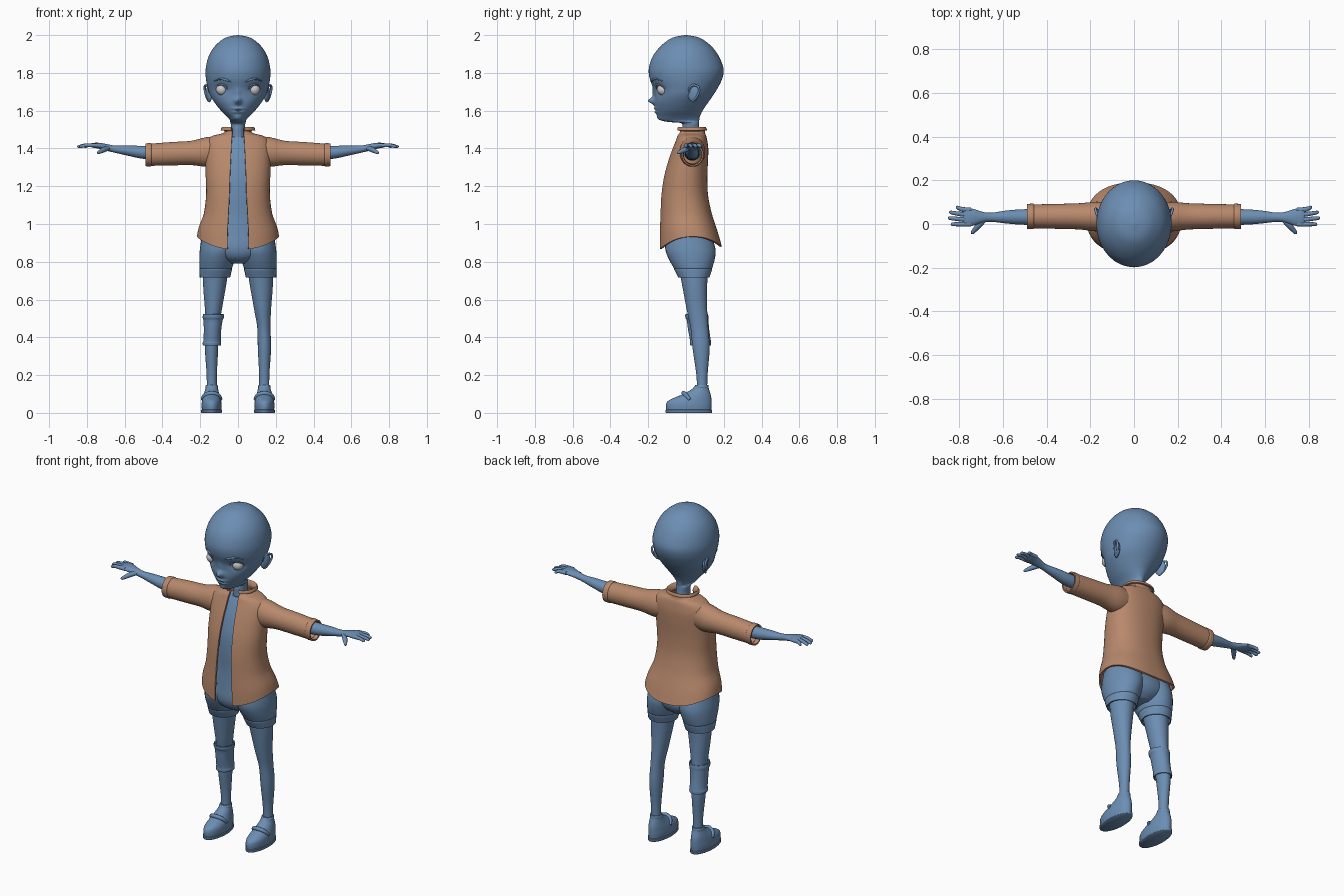
import bpy, bmesh
from math import sin, cos, asin, exp, tau, radians, copysign
from mathutils.bvhtree import BVHTree


def material(name, rgb):
    m = bpy.data.materials.new(name)
    m.diffuse_color = (*rgb, 1)
    return m


BLUE = material("blue", (0.15, 0.27, 0.45))
TAN = material("tan", (0.48, 0.25, 0.15))


def finish(ob, mat):
    bpy.ops.object.select_all(action='DESELECT')
    ob.select_set(True)
    bpy.context.view_layer.objects.active = ob
    if ob.type == 'CURVE':
        bpy.ops.object.convert(target='MESH')
        ob = bpy.context.object
    for m in list(ob.modifiers):
        bpy.ops.object.modifier_apply(modifier=m.name)
    bpy.ops.object.shade_smooth_by_angle(angle=radians(50))
    if mat:
        ob.data.materials.clear()
        ob.data.materials.append(mat)
    return ob


def spline(rows, k):
    """Catmull-Rom interpolation of rows of numbers."""
    out = []
    for i in range(len(rows) - 1):
        a, b, c, d = (rows[max(i - 1, 0)], rows[i], rows[i + 1], rows[min(i + 2, len(rows) - 1)])
        for s in range(k):
            t = s / k
            out.append([0.5 * (2 * q + (r - p) * t + (2 * p - 5 * q + 4 * r - u) * t * t
                               + (3 * q - p - 3 * r + u) * t ** 3) for p, q, r, u in zip(a, b, c, d)])
    return out + [list(rows[-1])]


def upright(r, t):
    """Ring in a level plane: z, front y, back y, half width, centre x."""
    z, yf, yb, rx, cx = r
    return (cx + rx * sin(tau * t), (yf + yb) / 2 - (yb - yf) / 2 * cos(tau * t), z)


def sideways(r, t):
    """Ring across an arm: x, centre y, centre z, half depth, half height."""
    x, cy, cz, ry, rz = r
    return (x, cy + ry * cos(tau * t), cz + rz * sin(tau * t))


def loft(name, rows, fn, mat, n=32, k=4, closed=True, thick=0):
    bm = bmesh.new()
    rings = [[bm.verts.new(fn(r, j / (n if closed else n - 1))) for j in range(n)]
             for r in spline(rows, k)]
    for a, b in zip(rings, rings[1:]):
        for j in range(n if closed else n - 1):
            q = (j + 1) % n
            bm.faces.new((a[j], a[q], b[q], b[j]))
    if not thick:
        bm.faces.new(rings[0])
        bm.faces.new(rings[-1])
    bmesh.ops.recalc_face_normals(bm, faces=bm.faces)
    me = bpy.data.meshes.new(name)
    bm.to_mesh(me)
    bm.free()
    ob = bpy.data.objects.new(name, me)
    bpy.context.collection.objects.link(ob)
    if thick:
        m = ob.modifiers.new("thickness", 'SOLIDIFY')
        m.thickness, m.offset = thick, 0
    return finish(ob, mat)


def tube(name, rows, mat, k=4):
    """Round tube through rows of x, y, z, radius."""
    cu = bpy.data.curves.new(name, 'CURVE')
    cu.dimensions, cu.bevel_depth, cu.bevel_resolution, cu.use_fill_caps = '3D', 1, 3, True
    pts = spline(rows, k)
    sp = cu.splines.new('POLY')
    sp.points.add(len(pts) - 1)
    for p, (x, y, z, r) in zip(sp.points, pts):
        p.co, p.radius = (x, y, z, 1), r
    ob = bpy.data.objects.new(name, cu)
    bpy.context.collection.objects.link(ob)
    return finish(ob, mat)


def mirrored(rows, s, col=0):
    return [[v * s if i == col else v for i, v in enumerate(r)] for r in rows]


# Head and neck: egg-shaped loft with soft bumps for the face (x, z, sx, sz, dy)
BUMPS = [(0, 1.652, .017, .017, -.032), (0, 1.69, .012, .03, -.008), (0, 1.611, .03, .006, -.009),
         (0, 1.593, .024, .007, -.009), (0, 1.602, .036, .003, .004), (0, 1.562, .022, .014, -.006),
         (.085, 1.712, .036, .026, .012), (-.085, 1.712, .036, .026, .012)]


def head_ring(r, t):
    x, y, z = upright(r, t)
    if cos(tau * t) > 0:
        y += sum(d * exp(-((x - bx) / sx) ** 2 - ((z - bz) / sz) ** 2) for bx, bz, sx, sz, d in BUMPS)
    return (x, y, z)


head = loft("head", [
    (2.0, -.005, .005, .005, 0), (1.99, -.06, .06, .055, 0), (1.97, -.1, .1, .092, 0),
    (1.93, -.145, .145, .132, 0), (1.88, -.18, .178, .158, 0), (1.82, -.197, .199, .171, 0),
    (1.77, -.192, .192, .17, 0), (1.72, -.174, .168, .16, 0), (1.68, -.167, .143, .147, 0),
    (1.64, -.167, .115, .122, 0), (1.6, -.16, .088, .09, 0), (1.57, -.15, .074, .06, 0),
    (1.55, -.135, .07, .043, 0), (1.54, -.09, .068, .041, 0), (1.533, -.025, .068, .039, 0),
    (1.5, -.02, .07, .036, 0), (1.44, -.02, .075, .04, 0)], head_ring, BLUE, n=112, k=8)
tree = BVHTree.FromPolygons([v.co for v in head.data.vertices], [p.vertices for p in head.data.polygons])


def on_face(x, z, r):
    return (x, tree.ray_cast((x, -1, z), (0, 1, 0))[0].y, z, r)


for s in (1, -1):
    # Eyes, eyelids and brows
    bpy.ops.mesh.primitive_uv_sphere_add(segments=24, ring_count=16, radius=.031, location=(s * .085, -.122, 1.712))
    bpy.context.object.name = "eye"
    finish(bpy.context.object, None)
    tube("eyelid", [on_face(s * x, z, r) for x, z, r in
                    ((.055, 1.712, .002), (.066, 1.732, .004), (.086, 1.74, .005),
                     (.107, 1.732, .004), (.118, 1.715, .002))], BLUE)
    tube("eyebrow", [on_face(s * x, z, r) for x, z, r in
                     ((.038, 1.752, .003), (.065, 1.764, .006), (.095, 1.768, .005), (.125, 1.757, .002))], BLUE)
    # Ears: flat dish with a raised rim
    bpy.ops.mesh.primitive_uv_sphere_add(segments=24, ring_count=12, radius=1, location=(s * .153, .04, 1.69),
                                         rotation=(radians(-14), 0, s * radians(-22)))
    bpy.context.object.name = "ear"
    bpy.context.object.scale = (.013, .03, .043)
    finish(bpy.context.object, BLUE)
    tube("ear_rim", [(s * x, y, z, r) for x, y, z, r in
                     ((.152, .022, 1.695, .003), (.156, .015, 1.715, .005), (.166, .035, 1.735, .006),
                      (.176, .064, 1.727, .006), (.174, .069, 1.7, .006), (.164, .052, 1.667, .006),
                      (.152, .032, 1.65, .006), (.146, .025, 1.66, .003))], BLUE)

# Shirt and hips
loft("torso", [(.79, -.045, .1, .05, 0), (.82, -.09, .135, .13, 0), (.87, -.11, .152, .19, 0),
               (.95, -.105, .13, .185, 0), (1.05, -.1, .105, .15, 0), (1.15, -.102, .09, .14, 0),
               (1.25, -.096, .09, .148, 0), (1.35, -.072, .095, .15, 0), (1.42, -.045, .09, .13, 0),
               (1.46, -.026, .08, .055, 0)], upright, BLUE, n=48)


# Jacket: one open-fronted shell with a waved hem and small standing collar
def jacket_ring(r, t):
    z, yf, yb, rx, gap = r
    a0 = asin((gap / rx) ** (1 / .87))
    a = a0 + t * (tau - 2 * a0)
    rnd = lambda v: copysign(abs(v) ** .87, v)
    fade = min(1, max(0, (1.05 - z) / .17))
    return (rx * rnd(sin(a)), (yf + yb) / 2 - (yb - yf) / 2 * rnd(cos(a)),
            z + fade * (.06 * sin(a) ** 2 - .008 * (1 + cos(a))))


loft("jacket", [
    (.88, -.137, .185, .213, .055), (.95, -.137, .165, .203, .055), (1.05, -.133, .133, .177, .05),
    (1.15, -.128, .112, .164, .045), (1.25, -.113, .108, .166, .042), (1.34, -.088, .112, .168, .038),
    (1.40, -.066, .113, .17, .035), (1.44, -.05, .108, .16, .033), (1.463, -.042, .103, .13, .031),
    (1.474, -.036, .098, .085, .03), (1.487, -.032, .095, .066, .03), (1.5, -.036, .098, .072, .031),
    (1.508, -.044, .103, .083, .034), (1.495, -.046, .106, .087, .036)],
    jacket_ring, TAN, n=72, closed=False, thick=.01)

for s in (1, -1):
    # Sleeves with a turned cuff edge
    loft("sleeve", mirrored([
        (.11, .033, 1.385, .06, .075), (.17, .034, 1.381, .064, .074), (.25, .035, 1.376, .056, .06),
        (.35, .035, 1.372, .053, .058), (.455, .035, 1.367, .051, .055), (.462, .035, 1.367, .054, .058),
        (.49, .035, 1.366, .053, .056)], s), sideways, TAN, thick=.008)
    # Arm and palm
    loft("arm", mirrored([
        (.14, .033, 1.38, .045, .045), (.3, .033, 1.376, .04, .04), (.49, .032, 1.379, .036, .035),
        (.58, .032, 1.388, .03, .027), (.65, .031, 1.396, .021, .019), (.69, .031, 1.404, .024, .018),
        (.735, .031, 1.414, .038, .016), (.77, .032, 1.417, .043, .012), (.782, .034, 1.417, .038, .007)],
        s), sideways, BLUE)
    # Fingers, then thumb
    for y0, x1, y1 in ((.066, .815, .076), (.044, .845, .053), (.021, .85, .027), (-.001, .838, -.001)):
        tube("finger", mirrored([
            (.745, y0, 1.416, .010), (.78, y0, 1.417, .011), ((.78 + x1) / 2, (y0 + y1) / 2, 1.416, .0095),
            (x1 - .006, y1, 1.409, .008), (x1, y1, 1.407, .003)], s), BLUE)
    tube("thumb", mirrored([(.685, .02, 1.402, .012), (.71, -.005, 1.394, .014), (.728, -.026, 1.384, .011),
                            (.74, -.04, 1.377, .008), (.743, -.045, 1.375, .003)], s), BLUE)
    # Legs
    loft("leg", mirrored([
        (.87, -.06, .13, .07, .105), (.7, -.025, .113, .063, .122), (.55, .003, .112, .045, .13),
        (.45, .024, .118, .035, .137), (.34, .035, .125, .035, .14), (.2, .055, .114, .027, .139),
        (.1, .058, .112, .027, .139)], s, 4), upright, BLUE)
    # Shorts legs with a hem band
    loft("shorts_leg", mirrored([
        (.95, -.1, .128, .095, .09), (.87, -.106, .152, .098, .1), (.82, -.09, .15, .092, .109),
        (.77, -.062, .136, .083, .117), (.765, -.058, .133, .08, .118), (.758, -.058, .134, .082, .118),
        (.718, -.038, .121, .077, .122)], s, 4), upright, BLUE, thick=.007)
    # Shoes: upper, sole, strap, ankle roll
    loft("shoe", mirrored([
        (.012, -.104, .133, .051, .14), (.04, -.106, .135, .053, .14), (.062, -.097, .135, .051, .14),
        (.08, -.062, .134, .047, .14), (.1, -.015, .13, .041, .14), (.125, .03, .122, .034, .139),
        (.148, .05, .117, .03, .139)], s, 4), upright, BLUE)
    loft("sole", mirrored([
        (0, -.106, .136, .053, .14), (.002, -.108, .138, .055, .14), (.016, -.108, .138, .055, .14),
        (.018, -.104, .134, .051, .14)], s, 4), upright, BLUE, k=1)
    tube("shoe_strap", mirrored([
        (.09, .02, .07, .008), (.105, 0, .094, .011), (.14, -.012, .104, .012),
        (.175, 0, .094, .011), (.19, .02, .07, .008)], s), BLUE)
    loft("ankle_roll", mirrored([
        (.128, .042, .119, .031, .139), (.137, .043, .12, .034, .139), (.148, .05, .118, .031, .139)],
        s, 4), upright, BLUE)

# Single knee band on the -x leg
loft("knee_band", [
    (.522, -.002, .114, .052, -.13), (.505, .0, .116, .053, -.131), (.49, .007, .116, .048, -.132),
    (.44, .014, .12, .043, -.135), (.385, .024, .128, .043, -.137), (.37, .024, .13, .046, -.138),
    (.358, .026, .13, .045, -.138)], upright, BLUE, thick=.006)
